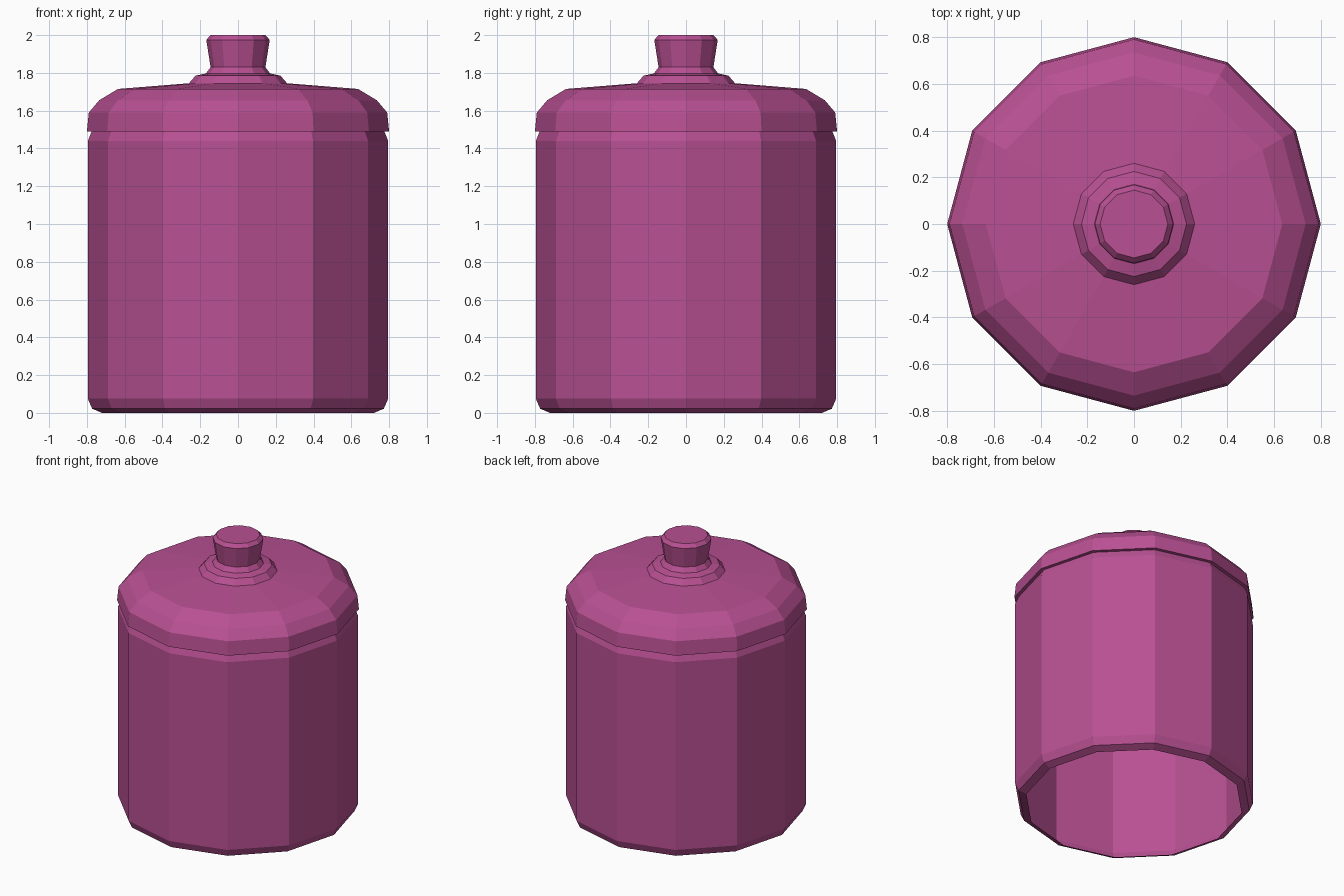
import bpy, bmesh
from math import cos, sin, pi

if "Cube" in bpy.data.objects:
    bpy.data.objects.remove(bpy.data.objects["Cube"])

SIDES = 12

mat = bpy.data.materials.new("magenta_glaze")
mat.diffuse_color = (0.48, 0.08, 0.29, 1)
mat.use_nodes = True
mat.node_tree.nodes["Principled BSDF"].inputs["Base Color"].default_value = mat.diffuse_color


def lathe(name, profile, cap_top=False):
    """Spin an (r, z) profile, listed bottom to top, into a faceted shell."""
    bm = bmesh.new()
    rings = [[bm.verts.new((r * cos(2 * pi * i / SIDES), r * sin(2 * pi * i / SIDES), z))
              for i in range(SIDES)] for r, z in profile]
    for a, b in zip(rings, rings[1:]):
        for i in range(SIDES):
            j = (i + 1) % SIDES
            bm.faces.new((a[i], a[j], b[j], b[i]))
    if cap_top:
        bm.faces.new(rings[-1])
    mesh = bpy.data.meshes.new(name)
    bm.to_mesh(mesh)
    bm.free()
    mesh.materials.append(mat)
    obj = bpy.data.objects.new(name, mesh)
    bpy.context.collection.objects.link(obj)
    return obj


# Jar body: thin shell, open underneath, with a chamfered foot and neck
lathe("jar_body", [(0.72, 0), (0.772, 0.022), (0.795, 0.075),
                   (0.795, 1.44), (0.775, 1.49)])

# Lid: overhanging rim and rounded shoulder rising to the knob
lathe("lid", [(0.775, 1.49), (0.80, 1.49), (0.79, 1.59), (0.735, 1.655),
              (0.635, 1.715), (0.26, 1.745)])

# Knob: stepped collar, waist and flared capped top
lathe("lid_knob", [(0.26, 1.745), (0.225, 1.785), (0.17, 1.797), (0.145, 1.83),
                   (0.168, 1.975), (0.145, 2.0)], cap_top=True)
